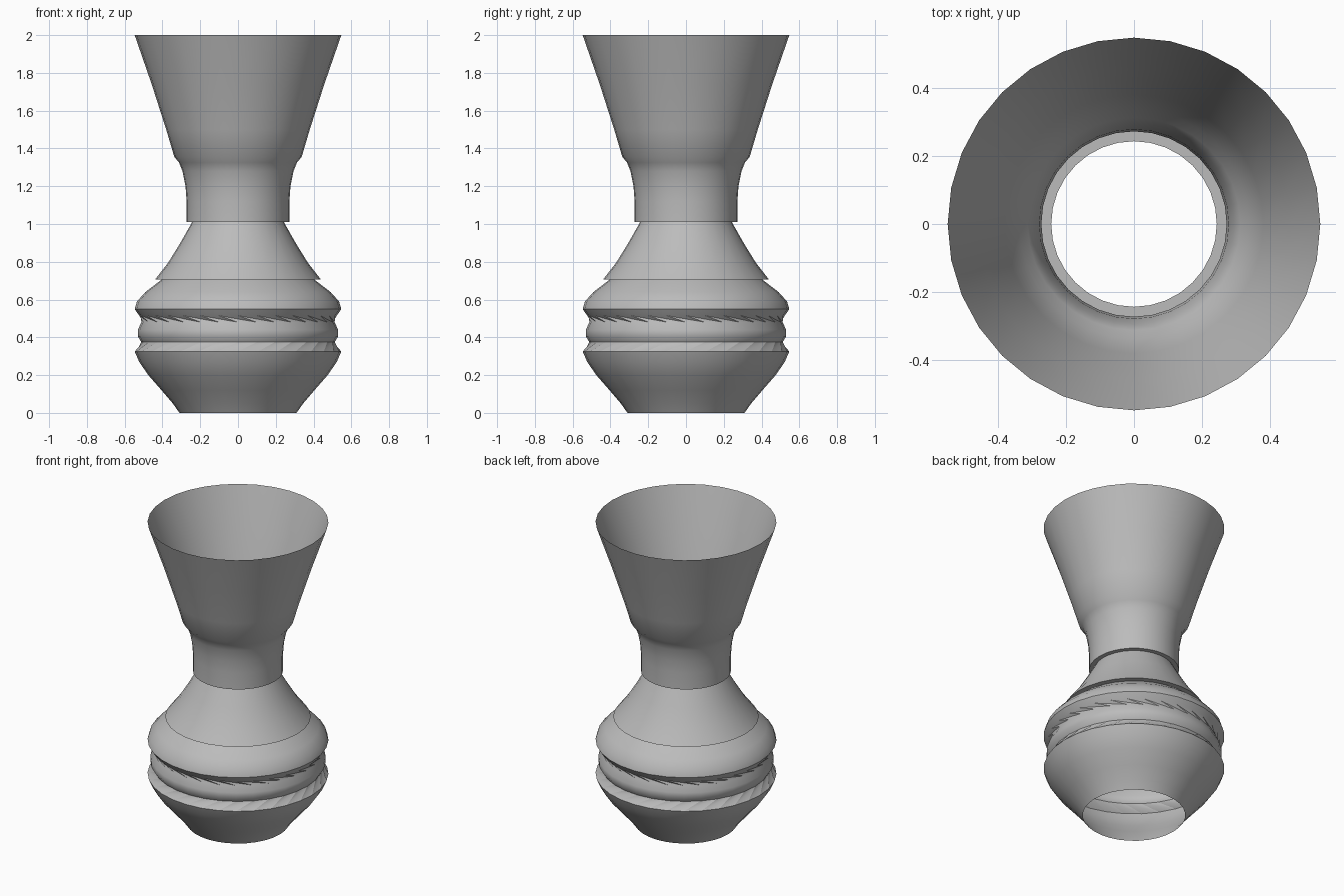
import bpy, bmesh, math

SIDES = 32
STEP = 2 * math.pi / SIDES

cube = bpy.data.objects.get("Cube")
if cube:
    bpy.data.objects.remove(cube)

clay = bpy.data.materials.new("grey clay")
clay.use_nodes = True
clay.diffuse_color = (0.5, 0.5, 0.5, 1)
clay.node_tree.nodes["Principled BSDF"].inputs["Base Color"].default_value = (0.5, 0.5, 0.5, 1)


def lathe(name, profile):
    """Spin (radius, height, twist) rows, listed bottom to top, into an open wall."""
    bm = bmesh.new()
    rings = []
    for r, z, twist in profile:
        angles = [(i + twist) * STEP for i in range(SIDES)]
        rings.append([bm.verts.new((r * math.cos(a), r * math.sin(a), z)) for a in angles])
    for (low, high), (p, q) in zip(zip(rings, rings[1:]), zip(profile, profile[1:])):
        for i in range(SIDES):
            j = (i + 1) % SIDES
            a, b, c, d = low[i], low[j], high[j], high[i]
            if p[2] == q[2]:
                bm.faces.new((a, b, c, d))
            else:
                # Twisted bands keep their long slanting diagonals
                up = q[2] > p[2]
                tris = ((a, b, c), (a, c, d)) if up else ((a, b, d), (b, c, d))
                for tri in tris:
                    bm.faces.new(tri)
    mesh = bpy.data.meshes.new(name)
    bm.to_mesh(mesh)
    bm.free()
    mesh.materials.append(clay)
    obj = bpy.data.objects.new(name, mesh)
    bpy.context.collection.objects.link(obj)
    bpy.ops.object.select_all(action='DESELECT')
    obj.select_set(True)
    bpy.context.view_layer.objects.active = obj
    bpy.ops.object.shade_smooth_by_angle(angle=math.radians(35))
    return obj


# Rounded bowl with two slanted grooves around a middle bead
lathe("bowl", [
    (0.31, 0, 0), (0.345, 0.05, 0), (0.405, 0.12, 0), (0.475, 0.2, 0),
    (0.523, 0.27, 0), (0.547, 0.325, 0), (0.512, 0.375, 1),
    (0.53, 0.405, 1), (0.53, 0.44, 1), (0.512, 0.48, 1), (0.523, 0.515, 0),
    (0.547, 0.55, 0), (0.535, 0.59, 0), (0.49, 0.64, 0), (0.405, 0.705, 0)])

# Conical shoulder with a small overhanging lip
lathe("shoulder", [
    (0.405, 0.705, 0), (0.44, 0.705, 0), (0.37, 0.795, 0),
    (0.305, 0.9, 0), (0.243, 1.01, 0)])

# Neck and wide open mouth, with a lip over the shoulder
lathe("neck_and_mouth", [
    (0.243, 1.01, 0), (0.272, 1.01, 0), (0.272, 1.12, 0), (0.278, 1.2, 0),
    (0.294, 1.28, 0), (0.312, 1.325, 0), (0.337, 1.355, 0),
    (0.38, 1.5, 0), (0.457, 1.74, 0), (0.547, 2, 0)])
